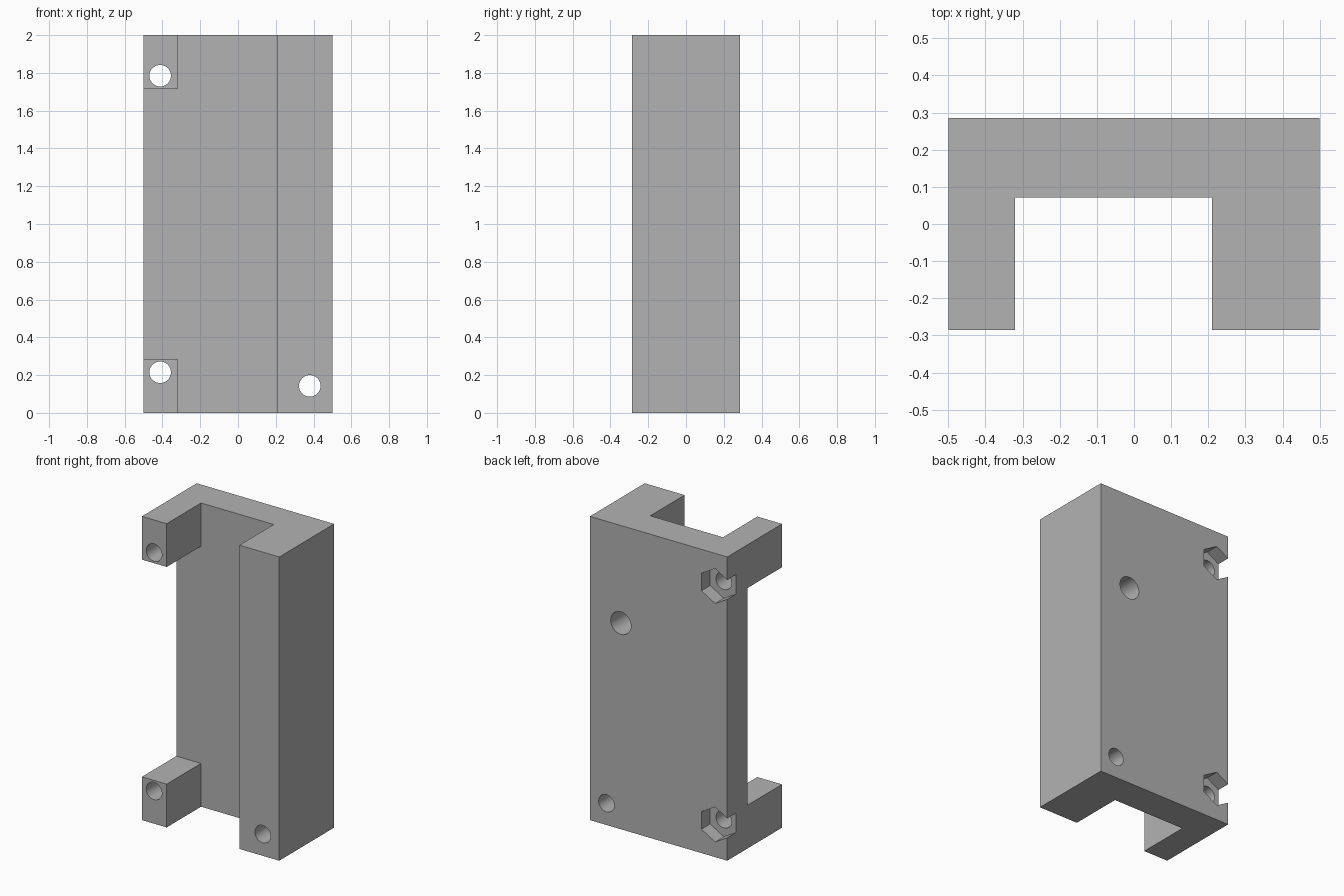
import bpy, bmesh, math
from mathutils import Matrix, Vector

default = bpy.data.objects.get("Cube")
if default:
    bpy.data.objects.remove(default, do_unlink=True)

grey = bpy.data.materials.new("plain grey")
grey.use_nodes = True
colour = (0.448, 0.448, 0.448, 1)
grey.diffuse_color = colour
grey.node_tree.nodes["Principled BSDF"].inputs["Base Color"].default_value = colour

HALF_X, HALF_Y, HEIGHT = 0.5, 0.285, 2.0
FLOOR_Y = 0.072            # front of the back plate
POST_X, RAIL_X = -0.32, 0.21
POST_H = 0.285
BOLT_X, BOLT_Z = -0.412, 0.215


def make_object(name, bm):
    bmesh.ops.recalc_face_normals(bm, faces=bm.faces)
    mesh = bpy.data.meshes.new(name)
    bm.to_mesh(mesh)
    bm.free()
    mesh.materials.append(grey)
    obj = bpy.data.objects.new(name, mesh)
    bpy.context.collection.objects.link(obj)
    return obj


def box(name, lo, hi):
    bm = bmesh.new()
    lo, hi = Vector(lo), Vector(hi)
    bmesh.ops.create_cube(bm, size=1, matrix=Matrix.Translation((lo + hi) / 2)
                          @ Matrix.Diagonal((*(hi - lo), 1)))
    return make_object(name, bm)


def rod(name, x, z, radius, y0, y1, sides=48):
    """Prism along y, with a corner pointing up."""
    bm = bmesh.new()
    ring = []
    for i in range(sides):
        a = math.tau * i / sides
        ring.append(bm.verts.new((x + radius * math.sin(a), y0, z + radius * math.cos(a))))
    face = bm.faces.new(ring)
    side = bmesh.ops.extrude_face_region(bm, geom=[face])["geom"]
    bmesh.ops.translate(bm, vec=(0, y1 - y0, 0),
                        verts=[v for v in side if isinstance(v, bmesh.types.BMVert)])
    return make_object(name, bm)


# U-shaped bracket body
profile = [(-HALF_X, -HALF_Y), (POST_X, -HALF_Y), (POST_X, FLOOR_Y), (RAIL_X, FLOOR_Y),
           (RAIL_X, -HALF_Y), (HALF_X, -HALF_Y), (HALF_X, HALF_Y), (-HALF_X, HALF_Y)]
bm = bmesh.new()
base = bm.faces.new([bm.verts.new((x, y, 0)) for x, y in profile])
top = bmesh.ops.extrude_face_region(bm, geom=[base])["geom"]
bmesh.ops.translate(bm, vec=(0, 0, HEIGHT),
                    verts=[v for v in top if isinstance(v, bmesh.types.BMVert)])
body = make_object("bracket_body", bm)

# Gap that splits the right wall into two posts
cutters = [box("post_gap_cutter", (-0.6, -0.4, POST_H), (-0.25, FLOOR_Y, HEIGHT - POST_H))]

# Bolt holes and nut pockets in the posts
for label, z in (("lower", BOLT_Z), ("upper", HEIGHT - BOLT_Z)):
    cutters.append(rod(label + "_bolt_hole_cutter", BOLT_X, z, 0.057, -0.4, 0.4))
    cutters.append(rod(label + "_nut_pocket_cutter", BOLT_X, z, 0.115, 0.195, 0.4, 6))

# Through hole in the rail and blind hole in the back
cutters.append(rod("rail_hole_cutter", 0.38, 0.143, 0.057, -0.4, 0.4))
cutters.append(rod("blind_hole_cutter", 0.275, 1.357, 0.074, HALF_Y - 0.2, 0.4))

for cutter in cutters:
    mod = body.modifiers.new(cutter.name, "BOOLEAN")
    mod.operation = "DIFFERENCE"
    mod.solver = "EXACT"
    mod.object = cutter
    cutter.hide_render = True

# Apply the cuts, remove the cutters and smooth the round walls
bpy.ops.object.select_all(action="DESELECT")
bpy.context.view_layer.objects.active = body
body.select_set(True)
for mod in list(body.modifiers):
    bpy.ops.object.modifier_apply(modifier=mod.name)
for cutter in cutters:
    bpy.data.objects.remove(cutter, do_unlink=True)
bpy.ops.object.shade_smooth_by_angle(angle=math.radians(30))
